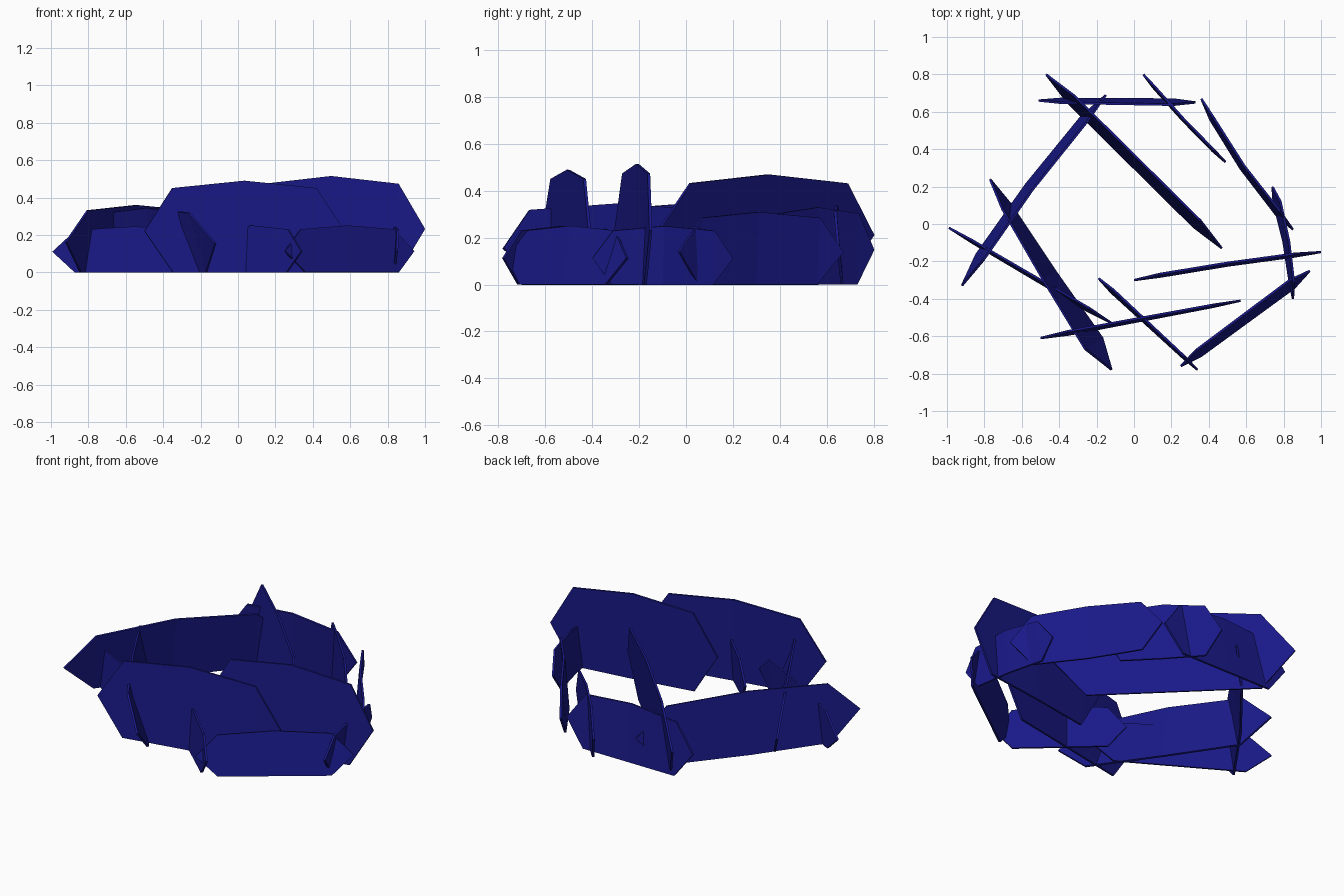
import bpy
from mathutils import Vector

if "Cube" in bpy.data.objects:
    bpy.data.objects.remove(bpy.data.objects["Cube"])

# Dark blue finish shared by every plate
mat = bpy.data.materials.new("deep_blue")
mat.diffuse_color = (0.01, 0.01, 0.25, 1)
mat.use_nodes = True
mat.node_tree.nodes["Principled BSDF"].inputs["Base Color"].default_value = mat.diffuse_color


def plate(name, x0, y0, x1, y1, height, bow, lean0, lean1):
    """Thin upright eight-cornered plate, pointed at both ends."""
    a, b = Vector((x0, y0, 0)), Vector((x1, y1, 0))
    d = (b - a).normalized()
    n = Vector((-d.y, d.x, 0))
    up = Vector((0, 0, 1))

    def point(t, z, side):
        lean = lean0 + (lean1 - lean0) * t
        bend = bow * (1 - (2 * t - 1) ** 2)
        return a.lerp(b, t) + n * (bend + side * lean / 2) + up * z * height

    verts = [point(0, .45, 0),
             point(.14, 0, -1), point(.14, .92, 1),
             point(.5, 0, -1), point(.5, 1, 1),
             point(.86, 0, -1), point(.86, .92, 1),
             point(1, .45, 0)]
    faces = [(0, 1, 2), (1, 3, 4, 2), (3, 5, 6, 4), (5, 7, 6)]
    mesh = bpy.data.meshes.new(name)
    mesh.from_pydata(verts, [], faces)
    mesh.materials.append(mat)
    ob = bpy.data.objects.new(name, mesh)
    bpy.context.collection.objects.link(ob)
    mod = ob.modifiers.new("thickness", 'SOLIDIFY')
    mod.thickness = 0.012
    mod.offset = 0


# Ring of plates: start x,y, end x,y, height, bow, lean at each end
plates = {
    "inner_diagonal_plate": (-.47, .80, .47, -.13, .47, 0, .05, .05),
    "back_left_plate": (-.92, -.33, -.15, .69, .36, .03, -.05, -.04),
    "front_left_plate": (-.77, .24, -.12, -.78, .345, -.01, -.04, -.12),
    "back_plate": (-.51, .66, .33, .65, .34, 0, -.02, -.03),
    "back_short_plate": (.05, .80, .49, .33, .33, -.01, .01, .01),
    "back_right_plate": (.36, .67, .85, -.03, .31, -.03, .02, .03),
    "right_plate": (.74, .20, .85, -.40, .25, .02, .04, .02),
    "inner_right_plate": (0, -.30, 1, -.15, .515, .01, .015, .015),
    "front_right_plate": (.94, -.25, .25, -.76, .25, 0, -.05, -.04),
    "front_short_plate": (-.19, -.29, .34, -.78, .25, 0, .02, .01),
    "inner_front_plate": (-.50, -.61, .57, -.41, .49, 0, .02, .01),
    "left_plate": (-.99, -.02, -.12, -.53, .245, 0, .01, .02),
}
for name, data in plates.items():
    plate(name, *data)
